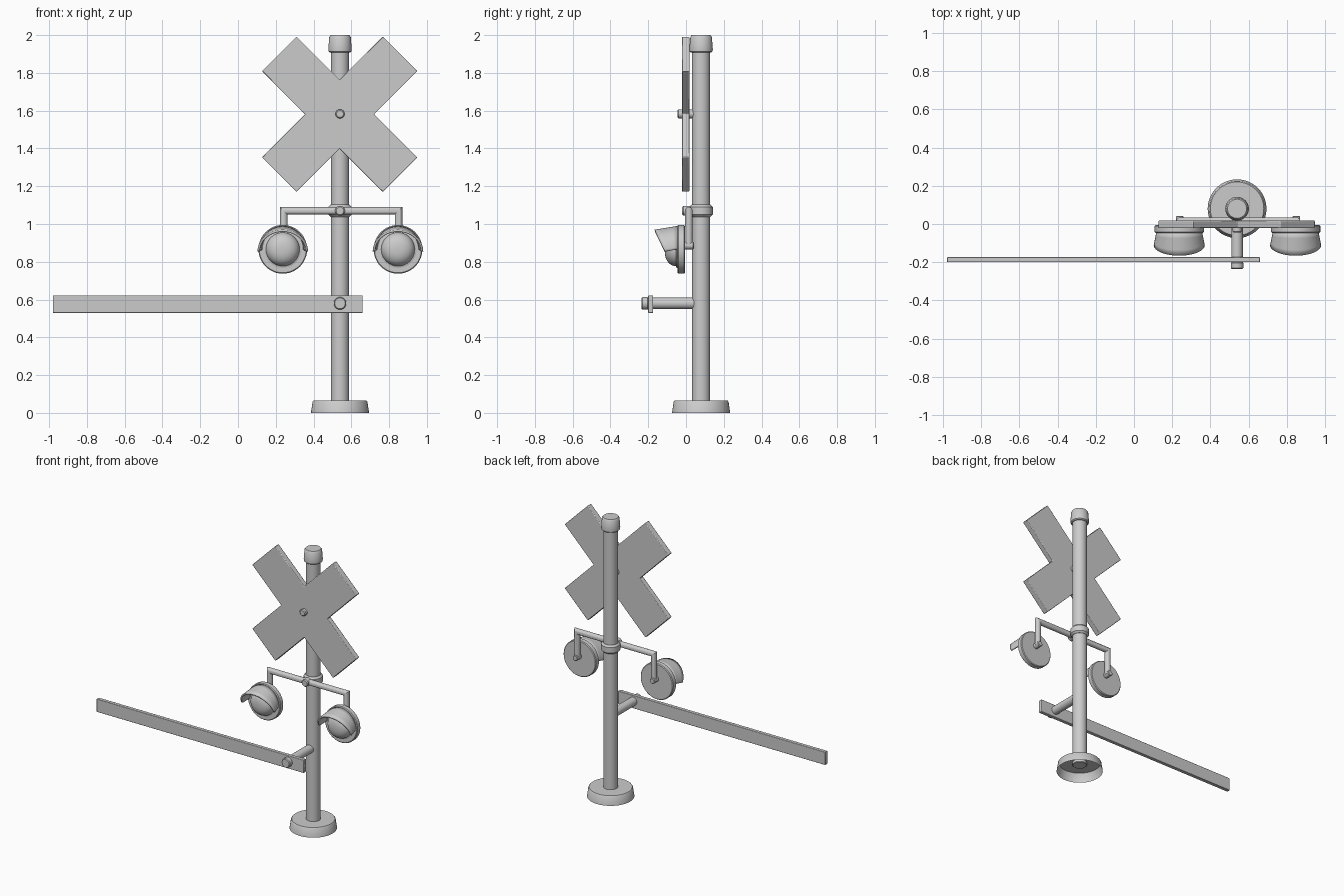
import bpy, bmesh
from math import sin, cos, pi, radians, sqrt
from mathutils import Vector, Matrix

if "Cube" in bpy.data.objects:
    bpy.data.objects.remove(bpy.data.objects["Cube"])

PX, PY = 0.54, 0.08          # pole axis
LAMP_DX, LAMP_Z = 0.305, 0.866


def finish(name, bm, bevel=0.0, angle=35):
    bmesh.ops.remove_doubles(bm, verts=bm.verts, dist=1e-5)
    bmesh.ops.recalc_face_normals(bm, faces=bm.faces)
    me = bpy.data.meshes.new(name)
    bm.to_mesh(me)
    bm.free()
    ob = bpy.data.objects.new(name, me)
    bpy.context.collection.objects.link(ob)
    bpy.ops.object.select_all(action='DESELECT')
    bpy.context.view_layer.objects.active = ob
    ob.select_set(True)
    bpy.ops.object.shade_smooth_by_angle(angle=radians(angle))
    if bevel:
        m = ob.modifiers.new("Bevel", 'BEVEL')
        m.width, m.segments = bevel, 2
    return ob


def skin(bm, rings, closed=True):
    n = len(rings[0])
    for a, b in zip(rings, rings[1:]):
        for i in range(n if closed else n - 1):
            j = (i + 1) % n
            bm.faces.new((a[i], a[j], b[j], b[i]))


def lathe(name, profile, at, forward=False, seg=40):
    """Revolve (radius, height) points about z, or about -y if forward."""
    bm = bmesh.new()
    rot = Matrix.Rotation(pi / 2, 3, 'X') if forward else Matrix.Identity(3)
    rings = [[bm.verts.new(rot @ Vector((r * cos(2 * pi * i / seg), r * sin(2 * pi * i / seg), h)) + Vector(at))
              for i in range(seg)] for r, h in profile]
    skin(bm, rings)
    return finish(name, bm)


def rod(name, r, at, h0, h1, forward=False, b=0.004, seg=32):
    return lathe(name, [(0, h0), (r - b, h0), (r, h0 + b), (r, h1 - b), (r - b, h1), (0, h1)],
                 at, forward, seg)


def prism(name, pts, y0, y1, bevel):
    """Extrude an xz outline along y."""
    bm = bmesh.new()
    f = bm.faces.new([bm.verts.new((x, y0, z)) for x, z in pts])
    g = bmesh.ops.extrude_face_region(bm, geom=[f])
    bmesh.ops.translate(bm, vec=(0, y1 - y0, 0),
                        verts=[v for v in g['geom'] if isinstance(v, bmesh.types.BMVert)])
    return finish(name, bm, bevel)


# Pole, hollow foot, cap and collar
rod("pole", 0.048, (PX, PY, 0), 0.045, 1.95)
lathe("foot", [(0.154, 0), (0.145, 0.06), (0.140, 0.066), (0, 0.066)], (PX, PY, 0), seg=48)
lathe("pole_cap", [(0, 1.908), (0.054, 1.908), (0.061, 1.914), (0.062, 1.925), (0.057, 1.99),
                   (0.050, 2.0), (0, 2.0)], (PX, PY, 0))
rod("collar", 0.062, (PX, PY, 0), 1.038, 1.102, b=0.012)

# Crossed warning boards as one outline
L, W = 0.452, 0.129
outline = []
for k in range(4):
    for u, v in ((L, -W), (L, W), (W, W)):
        a = pi / 4 + k * pi / 2
        outline.append((PX - 0.002 + u * cos(a) - v * sin(a), 1.581 + u * sin(a) + v * cos(a)))
prism("cross_sign", outline, -0.022, 0.018, 0.004)
rod("sign_bolt", 0.024, (PX, 0, 1.583), -0.045, 0.045, True, b=0.006)

# Gate arm and its axle
prism("gate_arm", [(-0.98, 0.529), (0.66, 0.529), (0.66, 0.622), (-0.98, 0.622)], -0.2, -0.174, 0.003)
rod("gate_axle", 0.030, (PX, 0, 0.58), -0.05, 0.21, True)
rod("gate_axle_head", 0.033, (PX, 0, 0.58), 0.199, 0.235, True, b=0.005)

# Lamp bracket: round tube with mitred corners
bm = bmesh.new()
R, BY, top, low, hx = 0.02, 0.015, 1.07, 0.88, 0.304
q = sqrt(2)
path = [(-hx, low, -1, 0, 1), (-hx, top, -1 / q, 1 / q, q), (hx, top, 1 / q, 1 / q, q), (hx, low, 1, 0, 1)]
rings = [[bm.verts.new((PX + 0.006 + x + nx * s * R * cos(t), BY + R * sin(t), z + nz * s * R * cos(t)))
          for t in [2 * pi * i / 20 for i in range(20)]] for x, z, nx, nz, s in path]
skin(bm, rings)
for r in (rings[0], rings[-1]):
    bm.faces.new(r)
finish("lamp_bracket", bm)
rod("bracket_bolt", 0.026, (PX, 0, top), -0.05, 0.02, True, b=0.006)

# Warning lamps with plate, lens and slanted hood
for side, sx in (("left", -1), ("right", 1)):
    cx = PX + 0.002 + sx * LAMP_DX
    rod(side + "_lamp_mount", 0.02, (cx + 0.003, 0, 0.886), -0.042, 0.01, True)
    rod(side + "_lamp_plate", 0.129, (cx, 0, LAMP_Z), 0.006, 0.046, True, b=0.005, seg=48)
    dome = [(0.098, 0.04), (0.098, 0.05), (0.09, 0.053)]
    dome += [(0.089 * cos(t) ** 0.8, 0.053 + 0.06 * sin(t)) for t in [pi / 2 * i / 10 for i in range(10)]]
    lathe(side + "_lamp_lens", dome + [(0, 0.113)], (cx, 0, LAMP_Z), True)

    bm = bmesh.new()
    rows = []
    for k in range(5):
        f = k / 4
        row = []
        for i in range(33):
            t = pi * i / 32
            s = sin(t)
            x = (0.114 + 0.014 * f) * cos(t)
            z = (0.118 - 0.02 * f) * s - 0.012 * f * (1 - s)
            y = -0.044 - f * (0.068 + 0.053 * s)
            row.append(bm.verts.new((cx + x, y, LAMP_Z + z)))
        rows.append(row)
    skin(bm, rows, closed=False)
    hood = finish(side + "_lamp_hood", bm)
    m = hood.modifiers.new("Thickness", 'SOLIDIFY')
    m.thickness, m.offset = 0.012, 0
